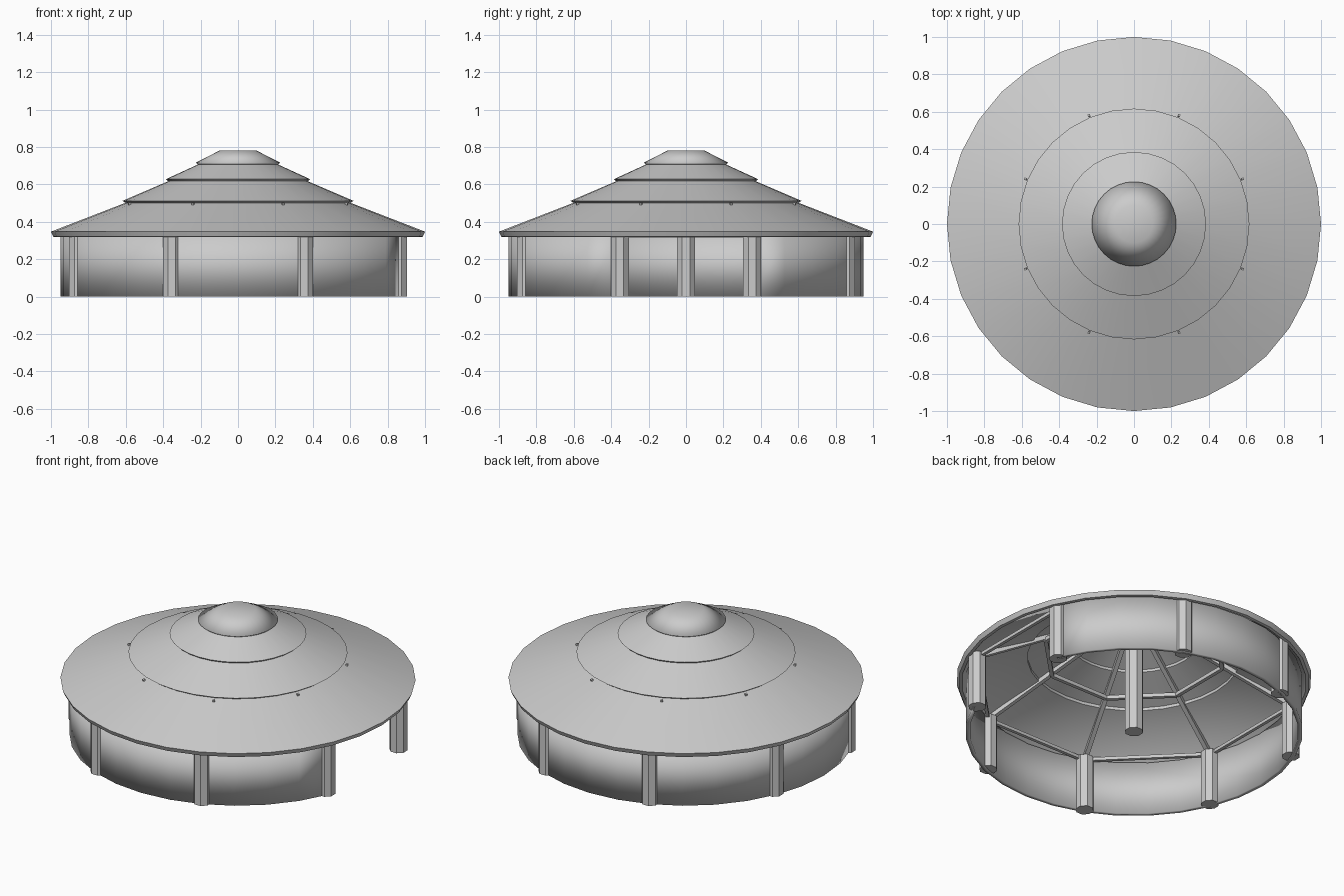
import bpy, bmesh, math
from mathutils import Vector

if "Cube" in bpy.data.objects:
    bpy.data.objects.remove(bpy.data.objects["Cube"])

grey = bpy.data.materials.new("pale_grey")
grey.use_nodes = True
tone = (0.6, 0.6, 0.6, 1)
grey.diffuse_color = tone
grey.node_tree.nodes["Principled BSDF"].inputs["Base Color"].default_value = tone


def finish(name, bm, smooth=None):
    """Turn a bmesh into an object; smooth is None, an angle, or 180 for all."""
    bmesh.ops.remove_doubles(bm, verts=bm.verts, dist=1e-5)
    bmesh.ops.recalc_face_normals(bm, faces=bm.faces)
    mesh = bpy.data.meshes.new(name)
    bm.to_mesh(mesh)
    bm.free()
    ob = bpy.data.objects.new(name, mesh)
    bpy.context.collection.objects.link(ob)
    mesh.materials.append(grey)
    if smooth:
        bpy.ops.object.select_all(action="DESELECT")
        ob.select_set(True)
        bpy.context.view_layer.objects.active = ob
        if smooth == 180:
            bpy.ops.object.shade_smooth()
        else:
            bpy.ops.object.shade_smooth_by_angle(angle=math.radians(smooth))
    return ob


def polar(r, angle, z):
    return Vector((r * math.cos(angle), r * math.sin(angle), z))


def lathe(name, profile, smooth, start=0, steps=32):
    """Sweep a closed (radius, height) profile around z in 1/32 turns."""
    bm = bmesh.new()
    rings = [[bm.verts.new(polar(r, (start + i) * math.tau / 32, z)) for r, z in profile]
             for i in range(steps + 1)]
    n = len(profile)
    for a, b in zip(rings, rings[1:]):
        for j in range(n):
            k = (j + 1) % n
            bm.faces.new((a[j], b[j], b[k], a[k]))
    if steps < 32:
        bm.faces.new(rings[0])
        bm.faces.new(rings[-1])
    bmesh.ops.dissolve_degenerate(bm, dist=1e-5, edges=bm.edges)
    return finish(name, bm, smooth)


def bar(name, a, b, radius, sides):
    """Straight prism between two points."""
    bm = bmesh.new()
    axis = b - a
    bmesh.ops.create_cone(bm, cap_ends=True, segments=sides, radius1=radius,
                          radius2=radius, depth=axis.length)
    spin = math.pi / sides
    for v in bm.verts:
        x, y, z = v.co
        v.co = (x * math.cos(spin) - y * math.sin(spin),
                x * math.sin(spin) + y * math.cos(spin), z)
    turn = axis.to_track_quat("Z", "Y")
    for v in bm.verts:
        v.co = turn @ v.co + (a + b) / 2
    return finish(name, bm)


# Overlapping roof tiers, each a thin conical shell
lathe("roof_lower_tier", [(1, 0.347), (0.6, 0.502), (0.6, 0.482), (0.96, 0.334),
                          (0.97, 0.318), (0.988, 0.32)], 40)
lathe("roof_middle_tier", [(0.617, 0.512), (0.37, 0.618), (0.37, 0.598), (0.6, 0.5)], 40)
lathe("roof_upper_tier", [(0.385, 0.628), (0.21, 0.708), (0.21, 0.688), (0.37, 0.614)], 40)
lathe("roof_cap", [(0.226, 0.716), (0.1, 0.78), (0, 0.78), (0, 0.76),
                   (0.1, 0.76), (0.21, 0.702)], 180)

# Curved wall, open between the two posts on the +x side
lathe("wall", [(0.95, 0), (0.95, 0.33), (0.925, 0.33), (0.925, 0)], 180, 2, 28)

# Posts, rafters and ring beams on eight axes
bar("centre_post", Vector((0, 0, 0)), Vector((0, 0, 0.775)), 0.053, 8)
eighth = math.tau / 8
for i in range(8):
    here, there = (i + 0.5) * eighth, (i + 1.5) * eighth
    bar("outer_post", polar(0.925, here, 0), polar(0.925, here, 0.335), 0.052, 8)
    bar("rafter", polar(0.94, here, 0.32), polar(0.04, here, 0.75), 0.018, 4)
    bar("rafter_peg", polar(0.62, here, 0.47), polar(0.63, here, 0.502), 0.009, 4)
    bar("eave_beam", polar(0.925, here, 0.325), polar(0.925, there, 0.325), 0.014, 4)
    bar("ring_beam", polar(0.52, here, 0.505), polar(0.52, there, 0.505), 0.016, 4)
